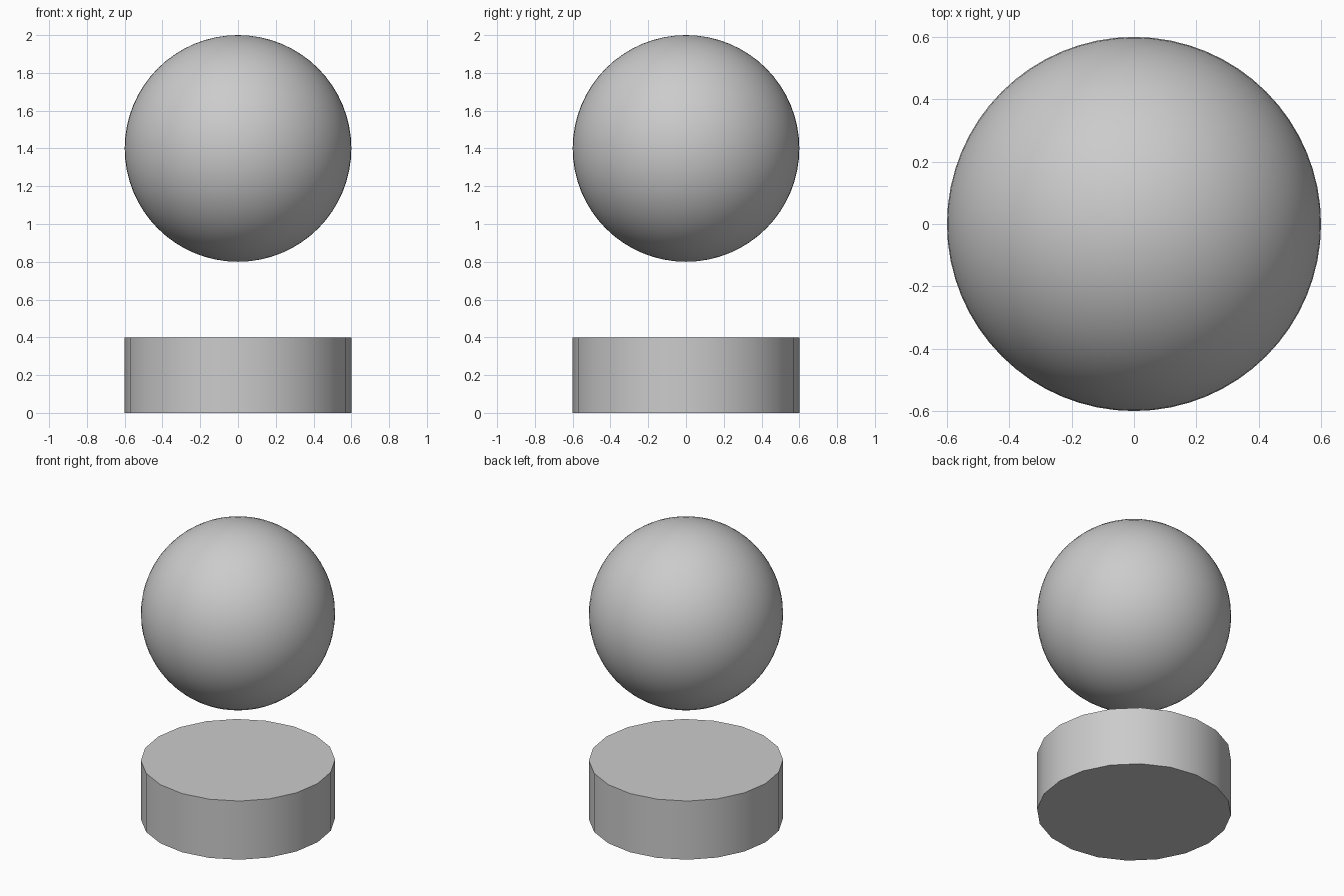
import bpy
from math import radians

if "Cube" in bpy.data.objects:
    bpy.data.objects.remove(bpy.data.objects["Cube"])

R = 0.6  # shared radius

# Low disc-shaped base
bpy.ops.mesh.primitive_cylinder_add(vertices=20, radius=R, depth=0.4, location=(0, 0, 0.2))
base = bpy.context.object
base.name = "base_disc"
bpy.ops.object.shade_smooth_by_angle(angle=radians(30))

# Ball floating above the base
bpy.ops.mesh.primitive_uv_sphere_add(segments=64, ring_count=32, radius=R, location=(0, 0, 1.4))
ball = bpy.context.object
ball.name = "floating_ball"
bpy.ops.object.shade_smooth()
